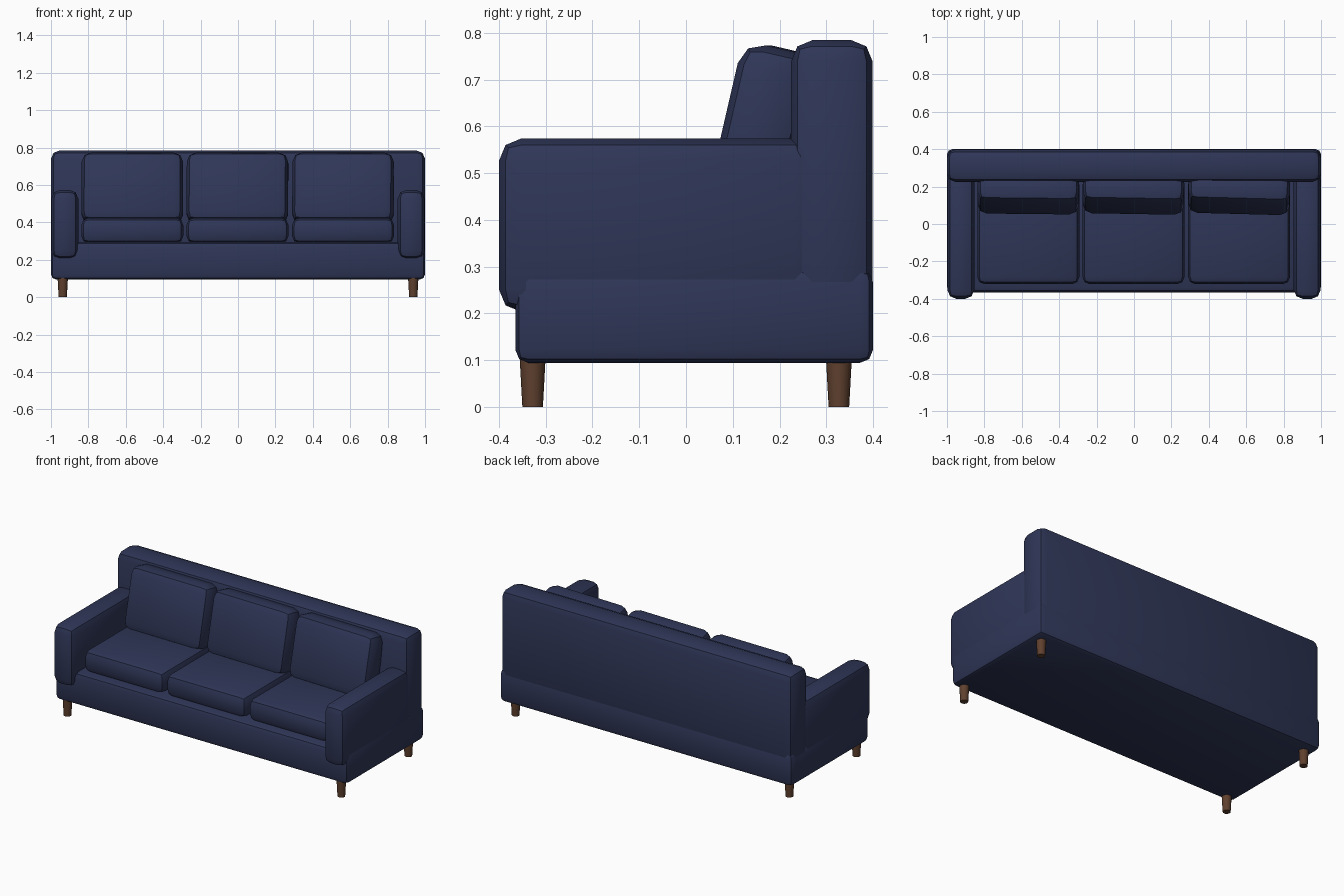
import bpy, bmesh
from math import radians
from mathutils import Vector

cube = bpy.data.objects.get("Cube")
if cube:
    bpy.data.objects.remove(cube, do_unlink=True)


def material(name, color):
    mat = bpy.data.materials.new(name)
    mat.use_nodes = True
    mat.diffuse_color = color
    bsdf = mat.node_tree.nodes["Principled BSDF"]
    bsdf.inputs["Base Color"].default_value = color
    bsdf.inputs["Roughness"].default_value = 0.8
    return mat


navy = material("navy fabric", (0.028, 0.037, 0.095, 1))
wood = material("brown wood", (0.115, 0.052, 0.028, 1))


def finish(name, bm, mat, location, rotation=(0, 0, 0)):
    mesh = bpy.data.meshes.new(name)
    bm.to_mesh(mesh)
    bm.free()
    mesh.materials.append(mat)
    obj = bpy.data.objects.new(name, mesh)
    obj.location = location
    obj.rotation_euler = [radians(a) for a in rotation]
    bpy.context.collection.objects.link(obj)
    bpy.ops.object.select_all(action='DESELECT')
    obj.select_set(True)
    bpy.context.view_layer.objects.active = obj
    bpy.ops.object.shade_smooth_by_angle(angle=radians(30))
    return obj


def padded_box(name, low, high, bevel, rotation=(0, 0, 0)):
    """Box between two corners with every edge rounded in two steps."""
    low, high = Vector(low), Vector(high)
    bm = bmesh.new()
    bmesh.ops.create_cube(bm, size=1)
    bmesh.ops.scale(bm, vec=high - low, verts=bm.verts)
    bmesh.ops.bevel(bm, geom=bm.edges[:], offset=bevel, segments=2,
                    profile=0.5, affect='EDGES')
    return finish(name, bm, navy, (low + high) / 2, rotation)


# Frame
padded_box("base", (-1, -0.365, 0.094), (1, 0.4, 0.295), 0.028)
padded_box("backrest", (-1, 0.225, 0.13), (1, 0.399, 0.784), 0.045)

# Arms
for side, x in (("right", -0.926), ("left", 0.926)):
    padded_box(side + "_arm", (x - 0.072, -0.4, 0.203), (x + 0.072, 0.28, 0.574), 0.048)

# Seat cushions and leaning back cushions
for side, x, yaw in (("right", -0.565, -0.6), ("middle", -0.003, -1), ("left", 0.562, -1.5)):
    padded_box(side + "_seat_cushion", (x - 0.273, -0.322, 0.288),
               (x + 0.273, 0.25, 0.424), 0.04)
    padded_box(side + "_back_cushion", (x - 0.271, 0.083, 0.391),
               (x + 0.271, 0.243, 0.771), 0.05, (-13, 0, yaw))

# Tapered legs
for side, x in (("right", -0.937), ("left", 0.937)):
    for end, y in (("front", -0.328), ("back", 0.327)):
        bm = bmesh.new()
        bmesh.ops.create_cone(bm, cap_ends=True, segments=16, radius1=0.022,
                              radius2=0.028, depth=0.11)
        finish(end + "_" + side + "_leg", bm, wood, (x, y, 0.055))
